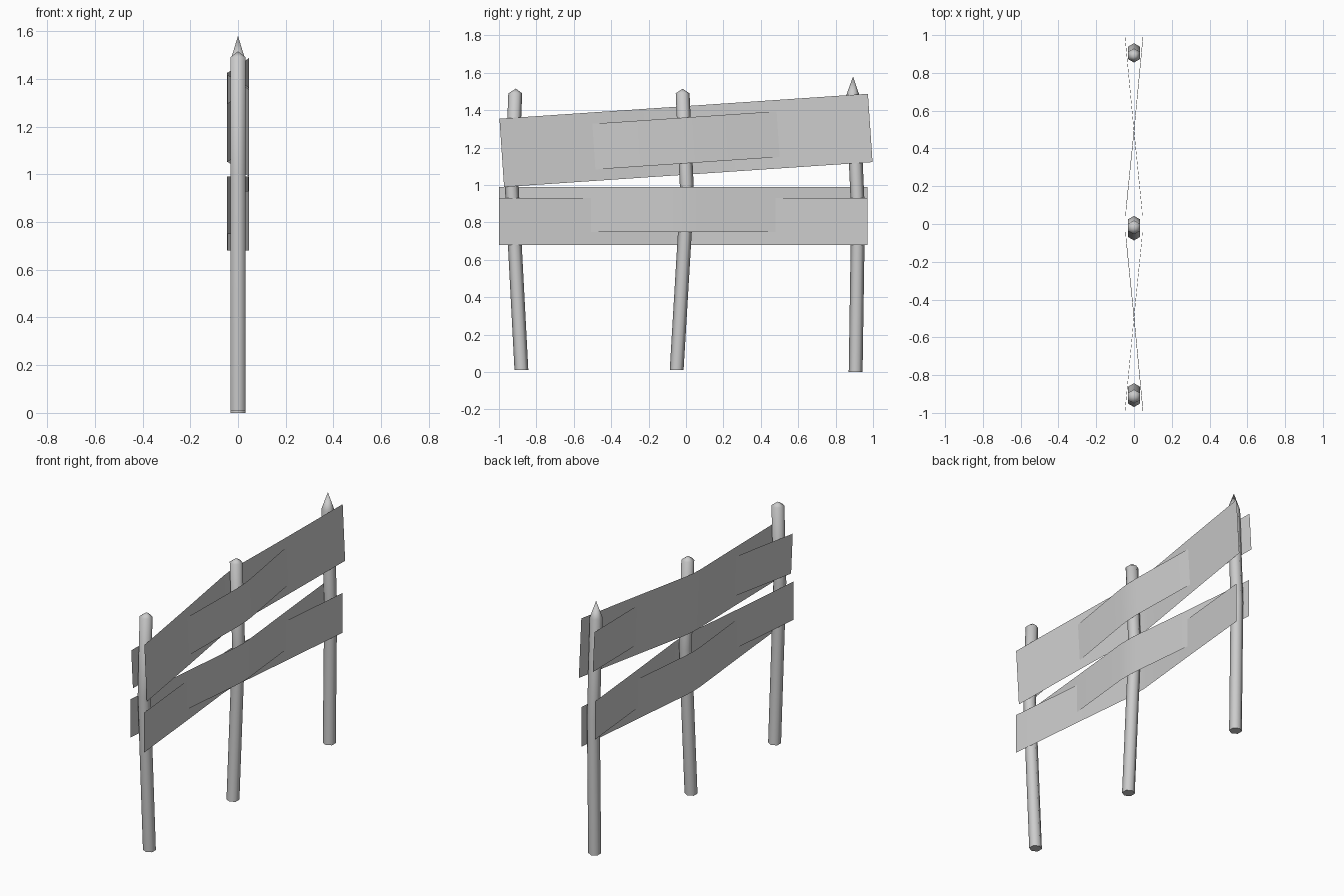
import bpy, bmesh, math
from mathutils import Vector

cube = bpy.data.objects.get("Cube")
if cube:
    bpy.data.objects.remove(cube, do_unlink=True)

grey = bpy.data.materials.new("weathered grey")
grey.use_nodes = True
colour = (0.6, 0.6, 0.6, 1)
grey.diffuse_color = colour
grey.node_tree.nodes["Principled BSDF"].inputs["Base Color"].default_value = colour


def finish(name, bm, angle):
    mesh = bpy.data.meshes.new(name)
    bm.to_mesh(mesh)
    bm.free()
    mesh.materials.append(grey)
    obj = bpy.data.objects.new(name, mesh)
    bpy.context.collection.objects.link(obj)
    bpy.ops.object.select_all(action='DESELECT')
    obj.select_set(True)
    bpy.context.view_layer.objects.active = obj
    bpy.ops.object.shade_smooth_by_angle(angle=math.radians(angle))


def post(name, path, tip, radius=0.037, sides=6):
    """Six-sided post following (y, z) points, closed by a pointed cap."""
    bm = bmesh.new()
    rings = []
    for y, z in path:
        rings.append([bm.verts.new((radius * math.sin(math.tau * i / sides),
                                    y + radius * math.cos(math.tau * i / sides), z))
                      for i in range(sides)])
    apex = bm.verts.new((0, *tip))
    bm.faces.new(rings[0])
    for i in range(sides):
        j = (i + 1) % sides
        for low, high in zip(rings, rings[1:]):
            bm.faces.new((low[i], low[j], high[j], high[i]))
        bm.faces.new((rings[-1][i], rings[-1][j], apex))
    bmesh.ops.recalc_face_normals(bm, faces=bm.faces)
    finish(name, bm, 62)


def plank(name, start, end, height, side):
    """Thin sheet woven past the posts; side is the x sign of its ends."""
    bm = bmesh.new()
    a, b = Vector((0, *start)), Vector((0, *end))
    along = (b - a).normalized()
    up = Vector((0, -along.z, along.y)) * height / 2
    weave = [(0, 0.047), (0.25, 0), (0.465, -0.043), (0.5, -0.046),
             (0.535, -0.043), (0.75, 0), (1, 0.047)]
    pairs = []
    for t, x in weave:
        centre = a.lerp(b, t) + Vector((side * x, 0, 0))
        pairs.append((bm.verts.new(centre - up), bm.verts.new(centre + up)))
    for p, q in zip(pairs, pairs[1:]):
        bm.faces.new((p[0], q[0], q[1], p[1]))
    finish(name, bm, 30)


# Leaning posts, each slightly bent
post("front_post", [(-0.88, 0.01), (-0.932, 1.0), (-0.913, 1.49)], (-0.91, 1.515))
post("middle_post", [(-0.05, 0.01), (0.006, 0.95), (-0.018, 1.49)], (-0.018, 1.515))
post("back_post", [(0.907, 0), (0.92, 0.85), (0.892, 1.475)], (0.893, 1.58))

# Upper pair slopes, lower pair is level
plank("upper_wide_plank", (-0.985, 1.172), (0.985, 1.305), 0.366, 1)
plank("upper_narrow_plank", (-0.985, 1.172), (0.985, 1.305), 0.245, -1)
plank("lower_plank_a", (-1, 0.805), (0.97, 0.805), 0.25, 1)
plank("lower_plank_b", (-1, 0.87), (0.97, 0.87), 0.24, -1)
